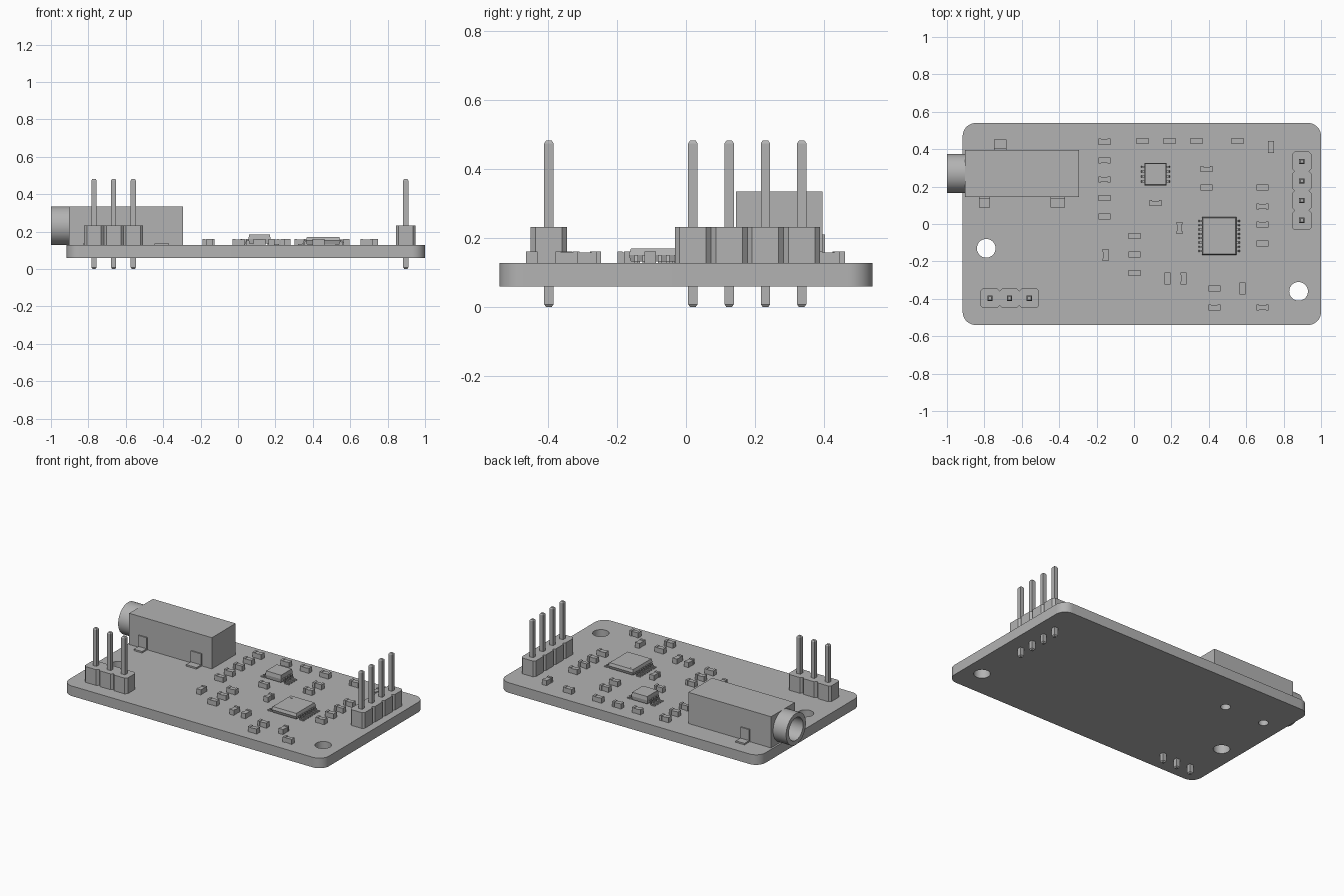
import bpy
import bmesh
import math
from mathutils import Matrix, Vector

if "Cube" in bpy.data.objects:
    bpy.data.objects.remove(bpy.data.objects["Cube"], do_unlink=True)

grey = bpy.data.materials.new("plain_grey")
grey.use_nodes = True
grey.diffuse_color = (0.45, 0.45, 0.45, 1)
grey.node_tree.nodes["Principled BSDF"].inputs["Base Color"].default_value = grey.diffuse_color

BOARD_BOTTOM, BOARD_TOP = 0.06, 0.127


def finish(bm, name, smooth=False):
    bmesh.ops.recalc_face_normals(bm, faces=bm.faces)
    mesh = bpy.data.meshes.new(name)
    bm.to_mesh(mesh)
    bm.free()
    mesh.materials.append(grey)
    obj = bpy.data.objects.new(name, mesh)
    bpy.context.collection.objects.link(obj)
    if smooth:
        activate(obj)
        bpy.ops.object.shade_smooth_by_angle(angle=math.radians(30))
    return obj


def activate(obj):
    bpy.ops.object.select_all(action="DESELECT")
    obj.select_set(True)
    bpy.context.view_layer.objects.active = obj


def add_box(bm, center, size):
    matrix = Matrix.Translation(center) @ Matrix.Diagonal((*size, 1))
    return bmesh.ops.create_cube(bm, size=1, matrix=matrix)["verts"]


def add_standing_box(bm, x, y, bottom, top, width, depth, taper=1):
    """Box given by its bottom and top heights, narrowed at the top by taper."""
    verts = add_box(bm, (x, y, (bottom + top) / 2), (width, depth, top - bottom))
    for v in verts:
        if v.co.z > (bottom + top) / 2:
            v.co.x = x + (v.co.x - x) * taper
            v.co.y = y + (v.co.y - y) * taper


def add_prism(bm, outline, offset):
    """Extrude a closed outline of points along an offset."""
    face = bm.faces.new([bm.verts.new(p) for p in outline])
    extruded = bmesh.ops.extrude_face_region(bm, geom=[face])["geom"]
    moved = [g for g in extruded if isinstance(g, bmesh.types.BMVert)]
    bmesh.ops.translate(bm, verts=moved, vec=offset)


def drill(obj, center, radius, depth, axis="Z"):
    bm = bmesh.new()
    turn = Matrix.Rotation(math.pi / 2, 4, "Y") if axis == "X" else Matrix()
    bmesh.ops.create_cone(bm, cap_ends=True, segments=40, radius1=radius, radius2=radius,
                          depth=depth, matrix=Matrix.Translation(center) @ turn)
    cutter = finish(bm, "drill_cutter")
    cutter.hide_render = True
    cut = obj.modifiers.new("hole", "BOOLEAN")
    cut.operation, cut.solver, cut.object = "DIFFERENCE", "EXACT", cutter
    activate(obj)
    bpy.ops.object.modifier_apply(modifier=cut.name)
    bpy.data.objects.remove(cutter, do_unlink=True)


def smooth(obj):
    activate(obj)
    bpy.ops.object.shade_smooth_by_angle(angle=math.radians(30))


# Circuit board with rounded corners, mounting holes and peg holes
bm = bmesh.new()
add_standing_box(bm, 0.042, 0, BOARD_BOTTOM, BOARD_TOP, 1.916, 1.08)
corners = [e for e in bm.edges if abs(e.verts[0].co.z - e.verts[1].co.z) > 0.01]
bmesh.ops.bevel(bm, geom=corners, offset=0.07, segments=10, profile=0.5, affect="EDGES")
board = finish(bm, "circuit_board")
for x, y, radius in ((-0.79, -0.13, 0.05), (0.88, -0.36, 0.05), (-0.78, 0.27, 0.03), (-0.485, 0.27, 0.03)):
    drill(board, (x, y, 0.09), radius, 0.2)
smooth(board)

# Audio socket: body, hollow barrel and solder tabs
JACK_Y, JACK_Z = 0.27, 0.231
bm = bmesh.new()
add_standing_box(bm, -0.599, JACK_Y, BOARD_TOP, 0.335, 0.61, 0.25)
body = finish(bm, "socket_body")
drill(body, (-0.8, JACK_Y, JACK_Z), 0.075, 0.4, "X")
smooth(body)

bm = bmesh.new()
profile = [(-0.9, 0.075), (-0.9, 0.104), (-1, 0.104), (-1, 0.075)]
ring = [bm.verts.new((x, JACK_Y, JACK_Z + r)) for x, r in profile]
edges = [bm.edges.new((ring[i], ring[(i + 1) % 4])) for i in range(4)]
bmesh.ops.spin(bm, geom=ring + edges, cent=(0, JACK_Y, JACK_Z), axis=(1, 0, 0),
               angle=math.tau, steps=48)
bmesh.ops.remove_doubles(bm, verts=bm.verts, dist=0.0001)
finish(bm, "socket_barrel", smooth=True)

for name, x, side, width in (("back_tab", -0.715, 1, 0.065),
                             ("front_outer_tab", -0.8, -1, 0.06),
                             ("front_inner_tab", -0.407, -1, 0.077)):
    bm = bmesh.new()
    wall = JACK_Y + side * 0.125
    add_standing_box(bm, x, wall + side * 0.004, BOARD_TOP, 0.21, width, 0.008)
    add_standing_box(bm, x, wall + side * 0.028, BOARD_TOP, 0.137, width, 0.056)
    finish(bm, "socket_" + name)


# Pin headers: chamfered plastic blocks with square pins
def pin_header(name, x, y, count, step):
    half, notch = 0.0525, 0.014
    along = Vector(step).normalized()
    across = Vector((-along.y, along.x, 0))
    octagon = [(half, half - notch), (half - notch, half), (notch - half, half), (-half, half - notch),
               (-half, notch - half), (notch - half, -half), (half - notch, -half), (half, notch - half)]
    plastic, metal = bmesh.new(), bmesh.new()
    for i in range(count):
        center = Vector((x, y, 0)) + Vector(step) * i
        outline = [center + along * a + across * b + Vector((0, 0, BOARD_TOP)) for a, b in octagon]
        add_prism(plastic, outline, (0, 0, 0.105))
        add_standing_box(metal, center.x, center.y, 0.008, 0.474, 0.027, 0.027)
        add_standing_box(metal, center.x, center.y, 0.474, 0.482, 0.027, 0.027, 0.6)
        add_standing_box(metal, center.x, center.y, 0, 0.008, 0.016, 0.016, 1.7)
    finish(plastic, name + "_block")
    finish(metal, name + "_pins")


pin_header("side_header", 0.897, 0.02, 4, (0, 0.105, 0))
pin_header("front_header", -0.77, -0.397, 3, (0.105, 0, 0))


# Chips: body with sloped upper and lower halves, plus bent legs
def chip(name, x, y, width, depth, bottom, top, legs, pitch, reach):
    bm = bmesh.new()
    middle = (bottom + top) / 2
    add_standing_box(bm, x, y, bottom, middle, width * 0.94, depth * 0.94, 1 / 0.94)
    add_standing_box(bm, x, y, middle, top, width, depth, 0.94)
    finish(bm, name + "_body")
    bm = bmesh.new()
    thick = 0.006
    for side in (-1, 1):
        bend = [(width / 2 - 0.01, middle), (width / 2 + 0.012, middle),
                (width / 2 + 0.018, BOARD_TOP + thick), (reach, BOARD_TOP + thick)]
        path = bend + [(reach, BOARD_TOP), (width / 2 + 0.012, BOARD_TOP),
                       (width / 2 + 0.006, middle - thick), (width / 2 - 0.01, middle - thick)]
        for i in range(legs):
            leg_y = y + (i - (legs - 1) / 2) * pitch - 0.005
            add_prism(bm, [(x + side * r, leg_y, z) for r, z in path], (0, 0.01, 0))
    finish(bm, name + "_legs")


chip("small_chip", 0.115, 0.267, 0.118, 0.12, 0.135, 0.184, 4, 0.026, 0.104)
chip("large_chip", 0.455, -0.064, 0.185, 0.203, 0.132, 0.17, 8, 0.023, 0.133)
bm = bmesh.new()
bmesh.ops.create_cone(bm, cap_ends=True, segments=20, radius1=0.01, radius2=0.01, depth=0.002,
                      matrix=Matrix.Translation((0.39, 0.01, 0.17)))
finish(bm, "large_chip_marker")


# Small surface parts: a centre block between two end caps
def surface_part(name, x, y, upright=False, waisted=False):
    bm = bmesh.new()
    waist = 0.024 if waisted else 0.03
    add_standing_box(bm, 0, 0, BOARD_TOP, 0.158, 0.05, waist)
    for side in (-1, 1):
        add_standing_box(bm, side * 0.025, 0, BOARD_TOP, 0.161, 0.015, 0.033)
    if upright:
        bmesh.ops.rotate(bm, verts=bm.verts, matrix=Matrix.Rotation(math.pi / 2, 3, "Z"))
    bmesh.ops.translate(bm, verts=bm.verts, vec=(x, y, 0))
    finish(bm, name)


flat_columns = {-0.158: (0.44, 0.34, 0.139, 0.04), 0.003: (-0.064, -0.163, -0.262),
                0.43: (-0.345, -0.447), 0.687: (0.195, -0.003, -0.104)}
for x, rows in flat_columns.items():
    for y in rows:
        surface_part("resistor", x, y)
for x in (0.045, 0.19, 0.334, 0.553):
    surface_part("resistor", x, 0.444)
surface_part("resistor", 0.388, 0.195)
for x, y in ((0.733, 0.412), (-0.152, -0.166), (0.179, -0.291), (0.265, -0.291), (0.58, -0.345)):
    surface_part("upright_resistor", x, y, upright=True)
for x, y in ((-0.158, 0.238), (0.388, 0.294), (0.115, 0.112), (0.687, 0.094), (0.687, -0.447)):
    surface_part("capacitor", x, y, waisted=True)
surface_part("upright_capacitor", 0.243, -0.021, upright=True, waisted=True)
